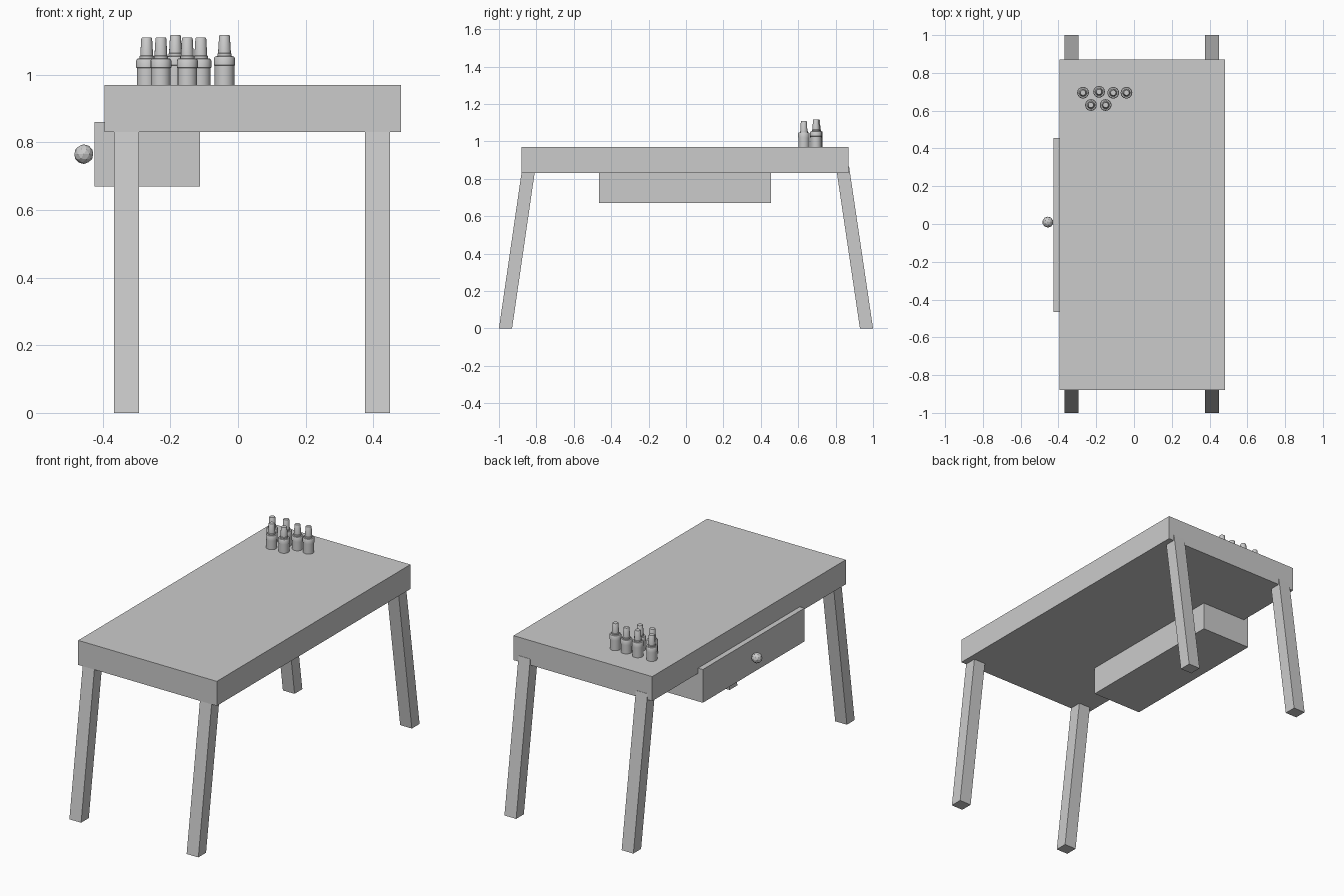
import bpy, bmesh, math
from mathutils import Vector

cube = bpy.data.objects.get("Cube")
if cube:
    bpy.data.objects.remove(cube, do_unlink=True)

grey = bpy.data.materials.new("plain_grey")
grey.use_nodes = True
colour = (0.6, 0.6, 0.6, 1)
grey.diffuse_color = colour
grey.node_tree.nodes["Principled BSDF"].inputs["Base Color"].default_value = colour


def finish(bm, name):
    bmesh.ops.recalc_face_normals(bm, faces=bm.faces)
    mesh = bpy.data.meshes.new(name)
    bm.to_mesh(mesh)
    bm.free()
    mesh.materials.append(grey)
    obj = bpy.data.objects.new(name, mesh)
    bpy.context.collection.objects.link(obj)
    return obj


def box(name, low, high, shear_y=0):
    """Box between two corners; shear_y slides it along y with height."""
    bm = bmesh.new()
    bmesh.ops.create_cube(bm, size=1)
    low, high = Vector(low), Vector(high)
    for v in bm.verts:
        v.co = Vector(l + (c + 0.5) * (h - l) for c, l, h in zip(v.co, low, high))
        v.co.y += shear_y * v.co.z
    return finish(bm, name)


def lathe(name, profile, place, sides=16):
    """Turn a radius/height profile around the z axis."""
    bm = bmesh.new()
    rings = []
    for r, z in profile:
        rings.append([bm.verts.new((place[0] + r * math.cos(a), place[1] + r * math.sin(a), place[2] + z))
                      for a in (math.tau * i / sides for i in range(sides))])
    for a, b in zip(rings, rings[1:]):
        for i in range(sides):
            j = (i + 1) % sides
            bm.faces.new((a[i], a[j], b[j], b[i]))
    bm.faces.new(rings[0])
    bm.faces.new(rings[-1])
    obj = finish(bm, name)
    bpy.ops.object.select_all(action="DESELECT")
    obj.select_set(True)
    bpy.context.view_layer.objects.active = obj
    bpy.ops.object.shade_smooth_by_angle(angle=math.radians(35))
    return obj


# Table slab and the drawer hung beneath it
box("table_top", (-0.395, -0.88, 0.83), (0.482, 0.87, 0.97))
box("drawer", (-0.425, -0.465, 0.67), (-0.112, 0.455, 0.86))

# Splayed legs, their tops let into the slab
for side, x in (("right", -0.33), ("left", 0.412)):
    for end, s in (("front", -1), ("back", 1)):
        y0, y1 = sorted((s * 0.93, s * 1.0))
        slope = -s * (0.145 if s < 0 else 0.148)
        box(f"{end}_{side}_leg", (x - 0.037, y0, 0), (x + 0.037, y1, 0.865), slope)

# Faceted drawer knob
bm = bmesh.new()
bmesh.ops.create_icosphere(bm, subdivisions=2, radius=0.029)
bmesh.ops.translate(bm, verts=bm.verts, vec=(-0.456, 0.01, 0.765))
finish(bm, "drawer_knob")

# Small bottles with tapered caps: x, y, lift
body = [(0.029, -0.01), (0.029, 0.05), (0.031, 0.051), (0.031, 0.072), (0.028, 0.077), (0.02, 0.078)]
cap = [(0.021, 0.074), (0.021, 0.085), (0.019, 0.087), (0.016, 0.137), (0.014, 0.14)]
spots = [(-0.27, 0.695, 0), (-0.185, 0.7, 0.007), (-0.11, 0.695, 0),
         (-0.04, 0.695, 0.007), (-0.228, 0.63, 0), (-0.15, 0.63, 0)]
for n, (x, y, lift) in enumerate(spots, 1):
    lathe(f"bottle_{n}", body, (x, y, 0.97 + lift))
    lathe(f"bottle_cap_{n}", cap, (x, y, 0.97 + lift))
